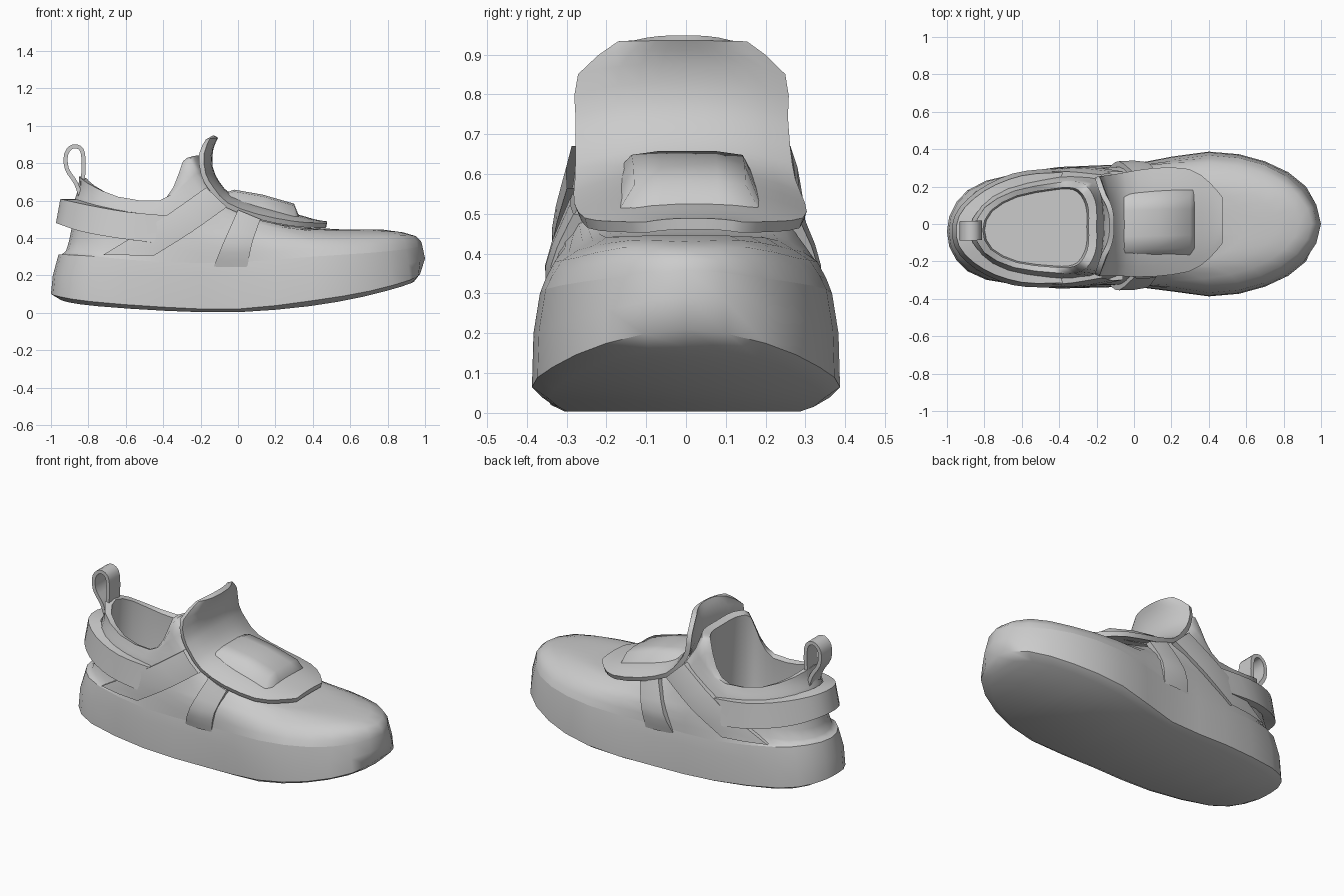
import bpy, bmesh, math
from mathutils import Vector as V

if "Cube" in bpy.data.objects:
    bpy.data.objects.remove(bpy.data.objects["Cube"])


def spline(pts, n=2, closed=False):
    """Resample points with a Catmull-Rom curve, n steps per segment."""
    pts = [V(p) for p in pts]
    c, out = len(pts), []
    get = (lambda i: pts[i % c]) if closed else (lambda i: pts[max(0, min(c - 1, i))])
    for i in range(c if closed else c - 1):
        a, b, d, e = get(i - 1), get(i), get(i + 1), get(i + 2)
        for k in range(n):
            t = k / n
            out.append(0.5 * (2 * b + (d - a) * t + (2 * a - 5 * b + 4 * d - e) * t * t
                              + (3 * b - a - 3 * d + e) * t ** 3))
    return out if closed else out + [pts[-1]]


def shift(p):
    """The heel sits slightly towards -y."""
    return V((p[0], p[1] - 0.04 * max(0, min(1, (0.2 - p[0]) / 1.2)), p[2]))


def build(name, rows, closed=False, caps=(), thick=0, angle=38):
    """Skin rows of points; caps lists the rings closed by strips across the shoe."""
    bm = bmesh.new()
    vs = [[bm.verts.new(shift(p)) for p in r] for r in rows]
    m = len(vs[0])
    for a, b in zip(vs, vs[1:]):
        for i in range(m if closed else m - 1):
            j = (i + 1) % m
            bm.faces.new((a[i], a[j], b[j], b[i]))
    for c in caps:
        r = vs[c]
        for i in range(m // 2):
            f = [r[i], r[i + 1], r[m - i - 1], r[(m - i) % m]]
            bm.faces.new(list(dict.fromkeys(f)))
    bmesh.ops.recalc_face_normals(bm, faces=bm.faces)
    me = bpy.data.meshes.new(name)
    bm.to_mesh(me)
    bm.free()
    ob = bpy.data.objects.new(name, me)
    bpy.context.collection.objects.link(ob)
    bpy.ops.object.select_all(action='DESELECT')
    ob.select_set(True)
    bpy.context.view_layer.objects.active = ob
    if thick:
        s = ob.modifiers.new("thickness", 'SOLIDIFY')
        s.thickness, s.offset = thick, 0
        bpy.ops.object.modifier_apply(modifier=s.name)
    bpy.ops.object.shade_smooth_by_angle(angle=math.radians(angle))
    return ob


def ring(half):
    """Mirror a heel-to-toe half outline into a smooth closed ring."""
    return spline(half + [(x, -y, z) for x, y, z in half[-2:0:-1]], 2, True)


def strap(name, edge_a, edge_b, side=1, bulge=0.0, depth=.88, depth_x=1):
    """Strap between two edge curves whose borders fold inward into the upper."""
    a, b = ([V((p.x, p.y * side, p.z)) for p in spline(e, 3)] for e in (edge_a, edge_b))
    mid = [(p + q) / 2 + V((0, bulge * side, 0)) for p, q in zip(a, b)]
    fold = lambda e: [V((-.53 + (p.x + .53) * depth_x, p.y * depth, p.z)) for p in e]
    return build(name, [fold(a), a, mid, b, fold(b)], angle=60)


# Sole: footprint with a rocker bottom and nearly vertical walls
outline = [(-1, 0), (-.95, .155), (-.79, .265), (-.4, .325), (0, .328),
           (.4, .387), (.7, .335), (.92, .2), (1, 0)]
bottom_z = [.07, .055, .035, .01, .003, .035, .085, .14, .165]
edge_z = [.1, .085, .06, .03, .02, .065, .115, .175, .21]
wall_z = [.2, .2, .2, .2, .2, .2, .22, .26, .29]


def sole_ring(zs, sx, sy, toe):
    pts = [(x * sx, y * sy, z) for (x, y), z in zip(outline, zs)]
    return pts[:-1] + [(toe, 0, zs[-1])]


sole_top = [(-.96, 0, .31), (-.905, .15, .31), (-.75, .255, .3), (-.4, .312, .27), (0, .316, .27),
            (.4, .367, .3), (.7, .315, .32), (.9, .18, .34), (.985, 0, .36)]
build("sole", [ring(r) for r in (sole_ring(bottom_z, .95, .89, .94), sole_ring(edge_z, 1, 1, .975),
                                 sole_ring(wall_z, .99, .99, 1), sole_top)],
      closed=True, caps=(0,), angle=45)

# Upper: rings rise from the sole to the collar, then drop inside to the insole
upper = [
    sole_top,
    [(-.92, 0, .33), (-.87, .14, .33), (-.72, .24, .34), (-.4, .298, .37), (0, .315, .38),
     (.4, .33, .38), (.68, .275, .39), (.87, .16, .415), (.95, 0, .41)],
    [(-.89, 0, .45), (-.84, .13, .45), (-.68, .23, .46), (-.42, .28, .46), (-.1, .29, .47),
     (.3, .26, .43), (.55, .2, .44), (.7, .11, .445), (.77, 0, .445)],
    [(-.88, 0, .58), (-.82, .13, .57), (-.68, .22, .54), (-.45, .262, .53), (-.2, .27, .58),
     (.05, .24, .51), (.25, .18, .46), (.36, .1, .455), (.38, 0, .455)],
    [(-.855, 0, .66), (-.8, .125, .64), (-.66, .212, .585), (-.44, .25, .565), (-.27, .255, .66),
     (-.16, .24, .65), (-.1, .18, .61), (-.07, .1, .6), (-.06, 0, .59)],
    [(-.85, 0, .73), (-.8, .12, .69), (-.64, .205, .62), (-.42, .24, .6), (-.32, .245, .68),
     (-.26, .225, .82), (-.22, .17, .84), (-.2, .1, .84), (-.2, 0, .84)],
]


def inset(half, s, z=None):
    return [(-.53 + (x + .53) * s, y * s, h - .012 if z is None else z) for x, y, h in half]


rim = upper[-1]
rows = [ring(r) for r in upper]
columns = [spline(col, 2) for col in zip(*rows)]
rows = [list(r) for r in zip(*columns)]
rows += [ring(inset(rim, .87)), ring(inset(rim, .9, .42)), ring(inset(rim, .84, .28))]
build("upper", rows, closed=True, caps=(-1,), angle=60)

# Heel strap wrapping round the back
heel_top = [(-.38, .295, .52), (-.6, .285, .54), (-.8, .21, .575), (-.935, .08, .605)]
heel_low = [(-.45, .318, .375), (-.65, .298, .4), (-.84, .21, .435), (-.96, .08, .475)]
wrap = lambda e: e + [(x, -y, z) for x, y, z in reversed(e)]
strap("heel_strap", wrap(heel_top), wrap(heel_low), depth=.8, depth_x=.82)

# Diagonal straps and lace wings on both sides
for side, word in ((1, "back"), (-1, "front")):
    strap(word + "_diagonal_strap",
          [(-.72, .27, .31), (-.42, .302, .495), (-.17, .275, .67)],
          [(-.45, .315, .305), (-.25, .32, .43), (-.06, .29, .565)], side, .008)
    strap(word + "_lace_wing",
          [(-.13, .316, .245), (-.08, .345, .37), (0, .28, .55)],
          [(.05, .326, .245), (.075, .335, .37), (.12, .28, .5)], side, .006)

# Tongue: centre x, centre z, edge x, edge z, half width
tongue = [(-.118, .942, -.16, .93, .155), (-.145, .88, -.195, .85, .255),
          (-.15, .78, -.185, .74, .262), (-.11, .69, -.14, .66, .265),
          (-.04, .62, -.06, .575, .272), (.1, .57, .1, .515, .285),
          (.29, .52, .29, .477, .27), (.41, .485, .4, .468, .2), (.475, .475, .47, .466, .12)]
rows = []
for cx, cz, ex, ez, w in tongue:
    rows.append([(cx + (ex - cx) * abs(t) ** 2.5, w * t + .02 * max(0, min(1, (cx + .2) * 2)),
                  cz + (ez - cz) * abs(t) ** 2.5) for t in (i / 5 for i in range(-5, 6))])
rows = [list(r) for r in zip(*[spline(c, 2) for c in zip(*rows)])]
build("tongue", rows, thick=.028, angle=50)

# Raised pad blending into the tongue, with a steep front: x, top z, base z
pad = [(-.1, .63, .59), (-.02, .658, .55), (.13, .632, .52), (.3, .583, .49), (.325, .52, .48)]
rows = [[(x, .01 + y, b if abs(y) > .18 else t - (.01 if abs(y) > .1 else 0))
         for y in (-.19, -.14, -.07, 0, .07, .14, .19)] for x, t, b in pad]
build("tongue_pad", rows, angle=65)

# Heel pull loop
loop = [(-.835, .6), (-.865, .69), (-.915, .77), (-.918, .85), (-.88, .89),
        (-.835, .87), (-.825, .79), (-.83, .7), (-.83, .61)]
build("pull_loop", [spline([(x, y, z) for x, z in loop], 3) for y in (.052, 0, -.052)],
      thick=.022)
